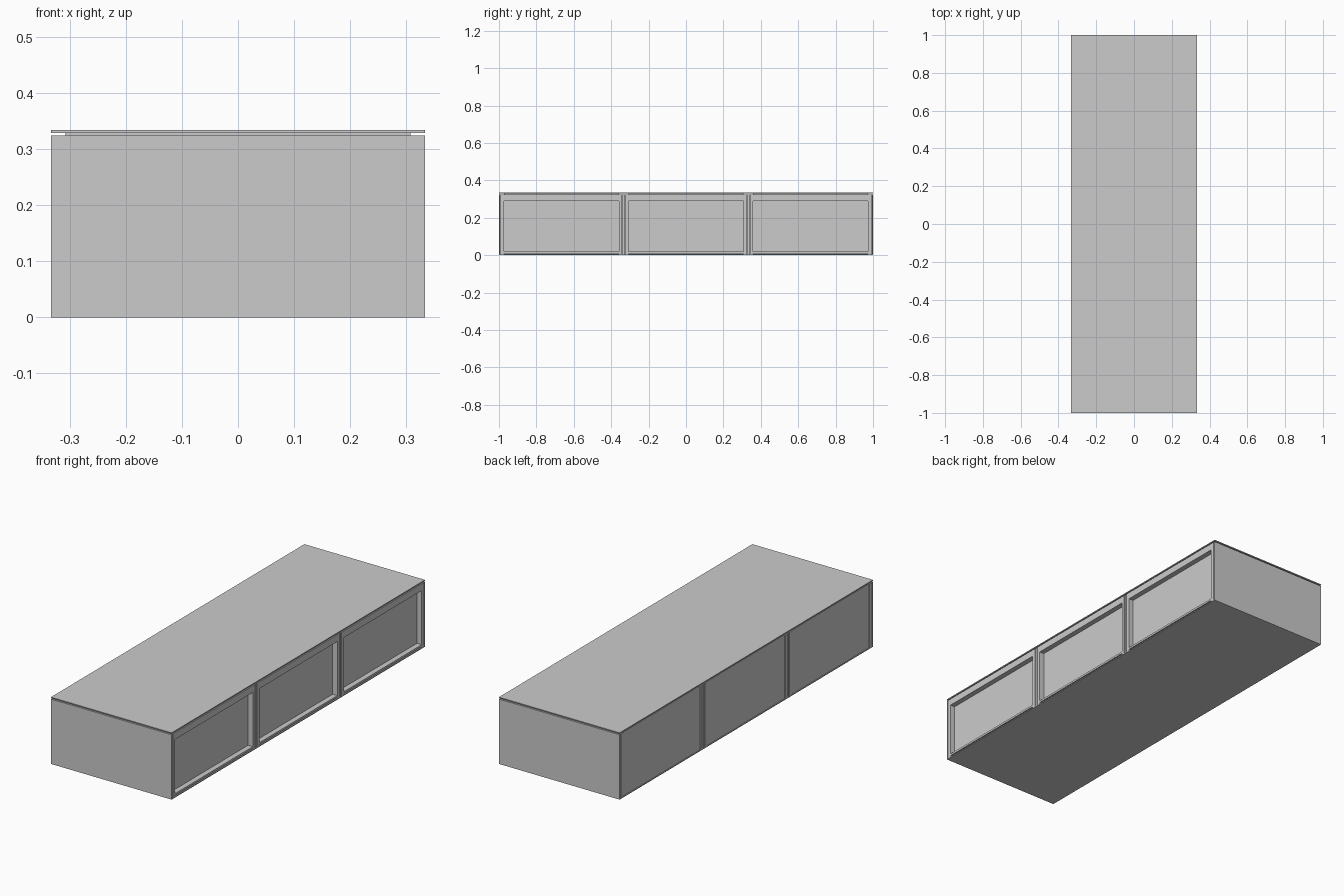
import bpy

cube = bpy.data.objects.get("Cube")
if cube:
    bpy.data.objects.remove(cube, do_unlink=True)

# One plain grey for the whole cabinet
grey = bpy.data.materials.new("light_grey")
grey.use_nodes = True
colour = (0.6, 0.6, 0.6, 1)
grey.diffuse_color = colour
grey.node_tree.nodes["Principled BSDF"].inputs["Base Color"].default_value = colour


def box(name, x, y, z):
    """Box spanning the (low, high) range given for each axis."""
    bpy.ops.mesh.primitive_cube_add(size=1)
    ob = bpy.context.object
    ob.name = ob.data.name = name
    for i, (low, high) in enumerate((x, y, z)):
        ob.location[i] = (low + high) / 2
        ob.scale[i] = high - low
    bpy.ops.object.transform_apply(location=True, rotation=True, scale=True)
    ob.data.materials.append(grey)
    return ob


W = 1 / 3        # half width of the cabinet and of each bay
INSET = 0.026    # frame width and depth of the open recesses
BOARD = 0.005    # thin board and shadow gap
TOP = 0.334
BODY_TOP = TOP - 2 * BOARD
INNER = W - INSET

# Base and top boards run the full length
box("base_board", (-W, W), (-1, 1), (0, BOARD))
box("top_board", (-W, W), (-1, 1), (TOP - BOARD, TOP))

for bay, centre in enumerate((-2 * W, 0, 2 * W), 1):
    inside = (centre - INNER, centre + INNER)
    tag = f"_{bay}"
    # Recessed core, with a rear panel set just behind the posts
    box("core" + tag, (-INNER, INNER), (centre - W + BOARD, centre + W - BOARD), (BOARD, BODY_TOP))
    box("rear_panel" + tag, (-W + 0.003, -INNER), inside, (BOARD, BODY_TOP))
    # Spacer holding the top board above the body
    box("top_spacer" + tag, (-INNER, INNER), inside, (BODY_TOP, TOP - BOARD))
    # Rails above and below the opening
    box("upper_rail" + tag, (INNER, W), inside, (0.29, BODY_TOP))
    box("lower_rail" + tag, (INNER, W), inside, (2 * BOARD, 0.02))
    for side in (-1, 1):
        edge = centre + side * W
        # Thin side board, then a shadow gap, then the post
        board = sorted((edge, edge - side * BOARD))
        post = sorted((edge - side * 1.8 * BOARD, edge - side * INSET))
        box("side_board" + tag, (-W, W), board, (0, BODY_TOP))
        for name, x in (("left_post", (INNER, W)), ("right_post", (-W, -INNER))):
            box(name + tag, x, post, (BOARD, BODY_TOP))
